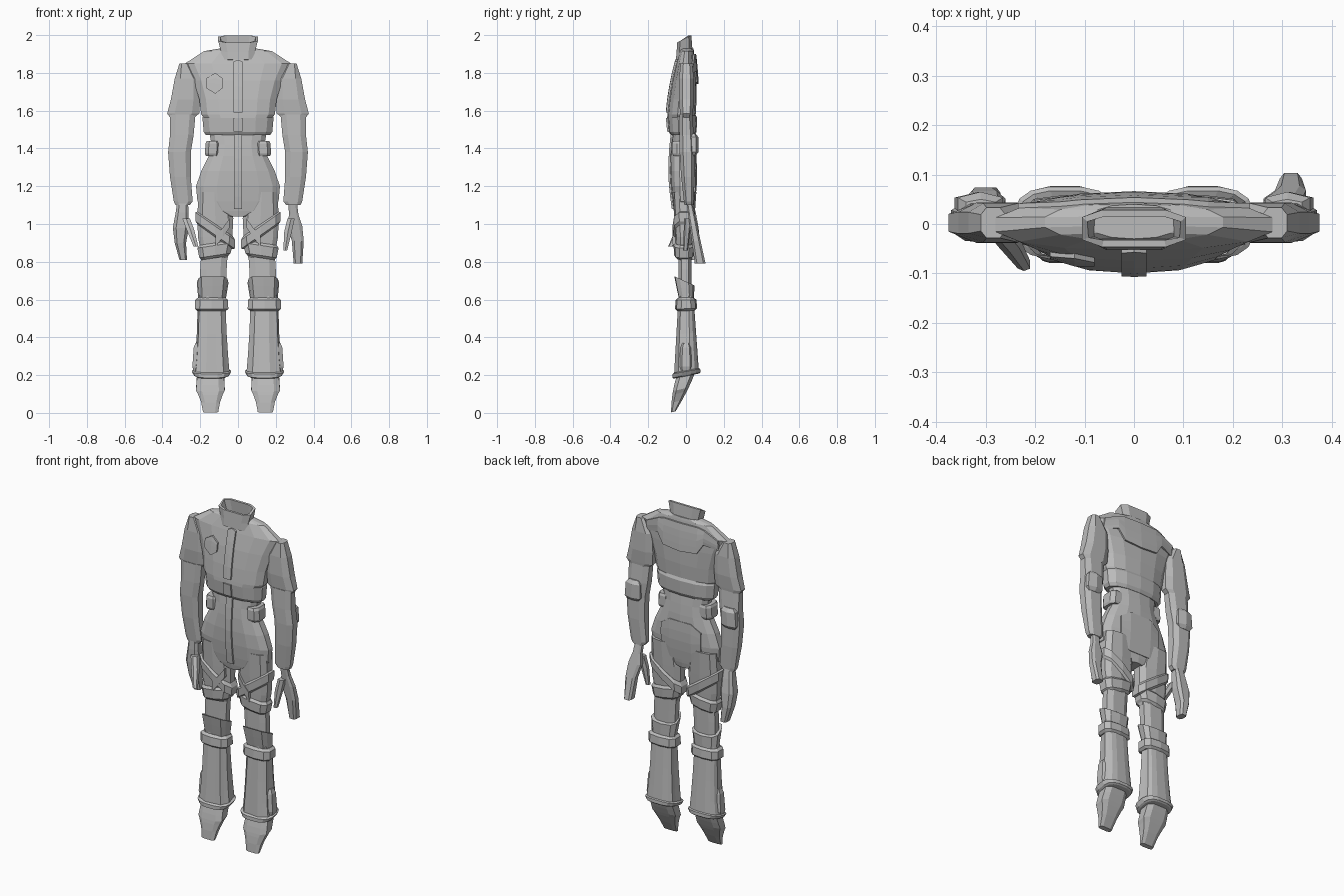
import bpy, bmesh, math
from mathutils import Vector
from mathutils.bvhtree import BVHTree

cube = bpy.data.objects.get("Cube")
if cube:
    bpy.data.objects.remove(cube, do_unlink=True)

GREY = (0.5, 0.5, 0.5, 1)
grey = bpy.data.materials.new("plain grey")
grey.use_nodes = True
grey.diffuse_color = GREY
grey.node_tree.nodes["Principled BSDF"].inputs["Base Color"].default_value = GREY


def finish(name, bm, mirror):
    bmesh.ops.recalc_face_normals(bm, faces=bm.faces)
    mesh = bpy.data.meshes.new(name)
    bm.to_mesh(mesh)
    bm.free()
    mesh.materials.append(grey)
    obj = bpy.data.objects.new(name, mesh)
    bpy.context.collection.objects.link(obj)
    if mirror:
        obj.modifiers.new("both sides", "MIRROR")
    return obj


def lerp(pair, t):
    return pair[0] + (pair[1] - pair[0]) * t


def profile(stations, front, back, bulge=0, tilt=(0, 0)):
    """Rings from (z, x from, x to); depth and tilt blend from first to last."""
    rings = []
    start, end = stations[0][0], stations[-1][0]
    for z, x_from, x_to in stations:
        t = (z - start) / (end - start)
        swell = bulge * math.sin(math.pi * t)
        rings.append((z, x_from, x_to, lerp(front, t) - swell, lerp(back, t) + swell,
                      0, lerp(tilt, t)))
    return rings


def body(*stations):
    return [(z, -half, half) for z, half in stations]


def loft(name, rings, sides=8, power=0.7, pleat=0, mirror=False, caps=True):
    """Join superelliptic rings; pleat pulls in every second corner at the front."""
    bm = bmesh.new()
    loops = []
    for z, x_from, x_to, front, back, lean, tilt in rings:
        center = Vector(((x_from + x_to) / 2, (front + back) / 2, z))
        loop = []
        for i in range(sides):
            angle = math.tau * (i + 0.5) / sides
            c, s = math.cos(angle), math.sin(angle)
            widest = math.cos(math.pi / sides) ** power
            fold = 1 - pleat * (i % 2) * (s < 0.5)
            dx = (x_to - x_from) / 2 * fold * math.copysign(abs(c) ** power, c) / widest
            dy = (back - front) / 2 * fold * math.copysign(abs(s) ** power, s)
            loop.append(bm.verts.new(center + Vector((dx, dy, lean * dx + tilt * dy))))
        loops.append(loop)
    for a, b in zip(loops, loops[1:]):
        for i in range(sides):
            j = (i + 1) % sides
            bm.faces.new((a[i], a[j], b[j], b[i]))
    if caps:
        bm.faces.new(loops[0])
        bm.faces.new(loops[-1])
    return finish(name, bm, mirror)


def wrap(name, rings, top, bottom, swell, lean=0, **options):
    """Bevelled band that follows the section of a limb."""
    def ring(z, grow):
        for a, b in zip(rings, rings[1:]):
            if a[0] >= z >= b[0]:
                t = (a[0] - z) / (a[0] - b[0])
                _, left, right, front, back, _, tilt = [lerp(p, t) for p in zip(a, b)]
                return (z, left - grow, right + grow, front - grow, back + grow, lean, tilt)
    edge = (top - bottom) / 6
    return loft(name, [ring(top, 0), ring(top - edge, swell),
                       ring(bottom + edge, swell), ring(bottom, 0)], **options)


def both(*columns):
    return [(-x, top, low) for x, top, low in reversed(columns) if x] + list(columns)


def panel(name, target, columns, facing=-1, thick=0.01, rows=4, mirror=False):
    """Raised plate laid on the target; columns: x, top z, bottom z."""
    tree = BVHTree.FromPolygons([v.co for v in target.data.vertices],
                                [p.vertices for p in target.data.polygons])
    bm = bmesh.new()
    skins = []
    for lift in (thick, -thick):
        skin = []
        for x, top, low in columns:
            line = []
            for r in range(rows + 1):
                z = lerp((top, low), r / rows)
                y = tree.ray_cast(Vector((x, facing, z)), Vector((0, -facing, 0)))[0].y
                line.append(bm.verts.new((x, y + facing * lift, z)))
            skin.append(line)
        for a, b in zip(skin, skin[1:]):
            for r in range(rows):
                bm.faces.new((a[r], a[r + 1], b[r + 1], b[r]))
        skins.append(skin)
    rims = [[line[0] for line in skin] + skin[-1][1:]
            + [line[-1] for line in skin[-2::-1]] + skin[0][-2:0:-1] for skin in skins]
    for i in range(len(rims[0])):
        bm.faces.new((rims[0][i - 1], rims[0][i], rims[1][i], rims[1][i - 1]))
    return finish(name, bm, mirror)


# Jacket with hem band, zip, badge and back yoke
torso = dict(sides=14, power=0.85)
jacket_rings = profile(body((1.93, .09), (1.915, .18), (1.85, .28), (1.76, .235),
                            (1.66, .205), (1.58, .195), (1.56, .18)),
                       front=(-.03, -.1), back=(.04, .05), bulge=.012)
jacket = loft("jacket", jacket_rings, **torso)
hem_rings = profile(body((1.58, .18), (1.47, .17)), front=(-.09, -.08), back=(.05, .045))
hem = wrap("jacket_band", hem_rings, 1.58, 1.47, .01, **torso)
panel("jacket_zip", jacket, both((0, 1.87, 1.59), (.025, 1.86, 1.59)))
panel("band_zip", hem, both((.025, 1.56, 1.49)), rows=2)
panel("chest_badge", jacket, [(-.17, 1.77, 1.72), (-.12, 1.8, 1.69), (-.08, 1.77, 1.72)])
panel("back_yoke", jacket, both((0, 1.9, 1.74), (.11, 1.9, 1.75), (.15, 1.89, 1.81),
                                (.235, 1.85, 1.79)), facing=1)

# Open collar, higher at the back
collar = loft("collar", profile(body((1.87, .09), (1.92, .09), (1.98, .105)),
                                front=(-.055, -.048), back=(.04, .03), tilt=(0, .5)),
              power=0.55, caps=False)
collar.modifiers.new("cloth thickness", "SOLIDIFY").thickness = .014

# Trousers with zip, seat and belt tabs
trousers = loft("trousers", profile(body((1.5, .155), (1.42, .14), (1.36, .155), (1.28, .195),
                                         (1.2, .222), (1.12, .215), (1.07, .16), (1.04, .05)),
                                    front=(-.07, -.06), back=(.04, .035), bulge=.02), **torso)
panel("trouser_zip", trousers, both((.02, 1.48, 1.08)), rows=6)
panel("seat_panel", trousers, both((.07, 1.32, 1.09), (.13, 1.28, 1.15)), facing=1, thick=.006)
tab_rings = profile([(1.44, .1, .165), (1.36, .1, .17)], front=(-.07, -.07), back=(.03, .03))
wrap("belt_tabs", tab_rings, 1.44, 1.36, .006, mirror=True)

# Sleeves and elbow pads
loft("upper_sleeves", profile([(1.85, .26, .31), (1.77, .205, .335), (1.66, .2, .355),
                               (1.585, .205, .375), (1.565, .23, .36)],
                              front=(-.03, -.03), back=(.035, .035), bulge=.012), mirror=True)
loft("forearms", profile([(1.58, .225, .36), (1.47, .235, .36), (1.38, .25, .37),
                          (1.25, .25, .36), (1.12, .24, .34), (1.1, .255, .33)],
                         front=(-.035, -.01), back=(.035, .04), bulge=.012), mirror=True)
pad_rings = profile([(1.48, .28, .34), (1.36, .28, .35)], front=(.02, .02), back=(.05, .05))
wrap("elbow_pads", pad_rings, 1.48, 1.36, .015, sides=6, mirror=True)

# Thighs, slanted straps and cuffs
leg = dict(sides=10, mirror=True)
thigh_rings = profile([(1.17, .04, .21), (1.03, .025, .215), (.93, .03, .212),
                       (.87, .04, .2), (.82, .055, .19)], front=(-.07, -.05), back=(.055, .03))
thigh = loft("thighs", thigh_rings, **leg)
wrap("thigh_straps", thigh_rings, 1, .93, .012, lean=.7, **leg)
wrap("thigh_cuffs", thigh_rings, .9, .82, .012, lean=-.15, **leg)
panel("inner_straps", thigh, [(.045, 1.03, .98), (.08, .98, .93), (.12, .94, .88)],
      thick=.016, rows=2, mirror=True)

# Knees with flared flaps
loft("knees", profile([(.84, .055, .195), (.76, .06, .2), (.65, .065, .2)],
                      front=(-.042, -.04), back=(.032, .03)), mirror=True)
loft("knee_flaps", profile([(.7, .075, .195), (.7001, .05, .218), (.66, .056, .215),
                            (.6, .065, .21)],
                           front=(-.066, -.04), back=(.045, .042), tilt=(-.45, 0)),
     pleat=.08, **leg)

# Pleated gaiters with straps, hems and clasps
gaiter_rings = profile([(.62, .068, .212), (.42, .06, .218), (.3, .052, .226),
                        (.22, .045, .235), (.195, .06, .22)],
                       front=(-.04, -.065), back=(.04, .07), tilt=(0, .2))
loft("gaiters", gaiter_rings, sides=16, pleat=.08, mirror=True)
wrap("boot_straps", gaiter_rings, .61, .54, .014, **leg)
wrap("gaiter_hems", gaiter_rings, .225, .195, .008, sides=16, mirror=True)
clasp_rings = profile([(.37, .2, .225), (.22, .2, .235)], front=(-.02, -.03), back=(.02, .03))
wrap("gaiter_clasps", clasp_rings, .37, .22, .008, sides=6, mirror=True)

# Feet pointing down
loft("feet", profile([(.22, .075, .215), (.16, .072, .22), (.125, .07, .222),
                      (.105, .08, .212), (.06, .095, .195), (.005, .105, .185)],
                     front=(-.05, -.08), back=(.06, -.055), bulge=.008, tilt=(.3, .2)),
     power=0.6, mirror=True)

# Hands, each in its own pose
loft("left_hand", profile([(1.13, .265, .31), (1.05, .27, .32), (.99, .262, .34),
                           (.91, .285, .348), (.79, .295, .34)],
                          front=(0, .045), back=(.03, .105)), power=0.6)
loft("left_thumb", profile([(1.03, .262, .3), (.96, .245, .285), (.86, .24, .26)],
                           front=(-.01, -.015), back=(.03, .01)), sides=6)
loft("right_hand", profile([(1.13, -.32, -.265), (1.06, -.33, -.262), (.98, -.345, -.26),
                            (.9, -.335, -.275), (.81, -.31, -.27)],
                           front=(-.01, .02), back=(.035, .075), bulge=.015), power=0.6)
loft("right_thumb", profile([(1.03, -.295, -.255), (.97, -.272, -.232), (.88, -.235, -.21)],
                            front=(-.03, -.095), back=(.015, -.07)), sides=6)
